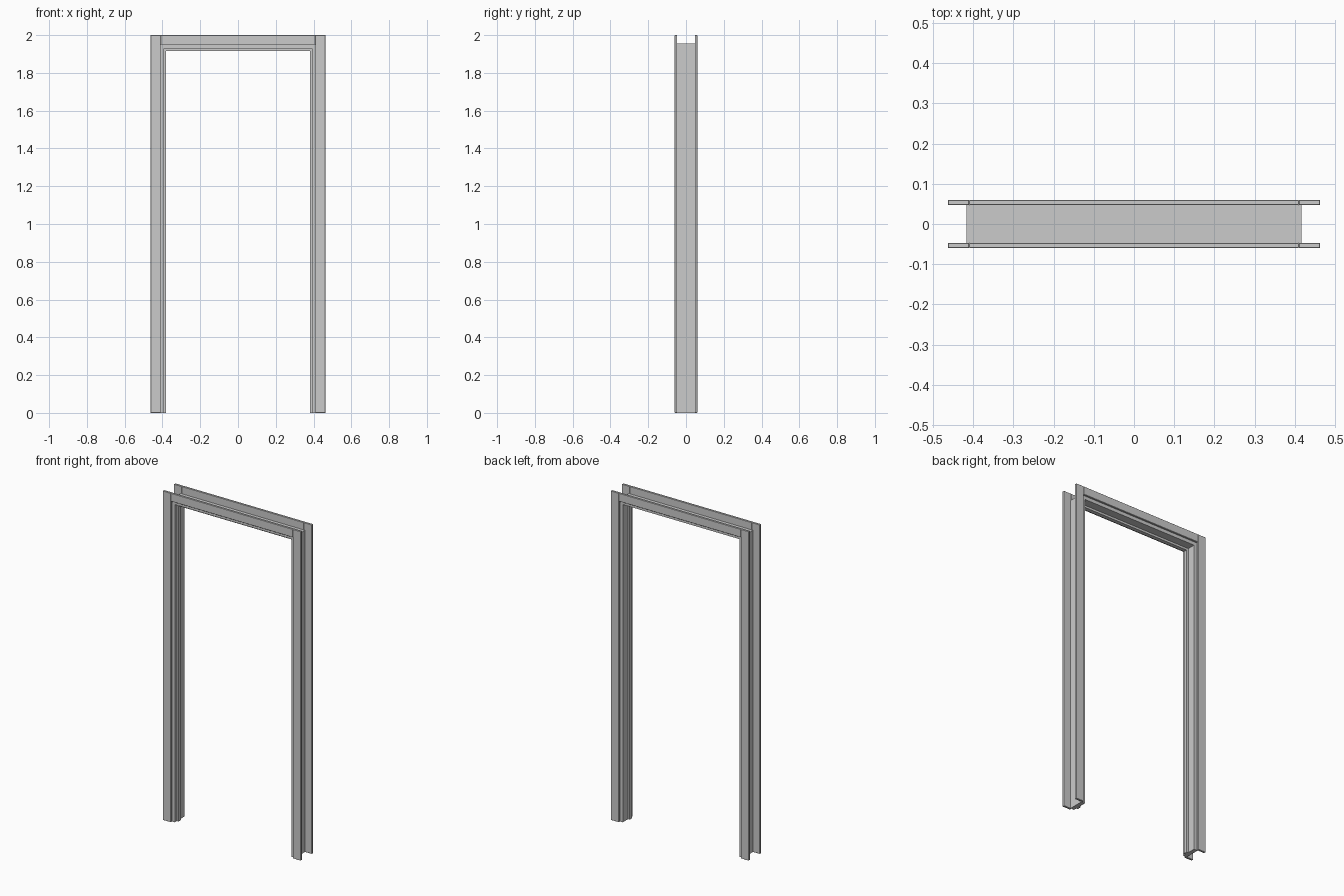
import bpy
import bmesh

if "Cube" in bpy.data.objects:
    bpy.data.objects.remove(bpy.data.objects["Cube"])

W, H, D = 0.463, 2.0, 0.06       # outer half width, height, half depth
CASE_X, CASE_Z = 0.41, 1.95      # inner edges of the casings
JAMB_D = 0.047                   # half depth of the jamb
JAMB_OUT, JAMB_IN = 0.417, 0.392
HEAD_TOP, HEAD_LOW = 1.955, 1.93
STOP_IN, STOP_LOW = 0.381, 1.917
STOP_Y = (-0.027, -0.003)


def box(name, xs, ys, zs, bevel=0.0):
    """Axis-aligned board given by its extents."""
    bm = bmesh.new()
    bmesh.ops.create_cube(bm, size=1)
    for v in bm.verts:
        v.co = [r[0] if c < 0 else r[1] for c, r in zip(v.co, (xs, ys, zs))]
    mesh = bpy.data.meshes.new(name)
    bm.to_mesh(mesh)
    bm.free()
    ob = bpy.data.objects.new(name, mesh)
    bpy.context.collection.objects.link(ob)
    if bevel:
        mod = ob.modifiers.new("bevel", 'BEVEL')
        mod.width = bevel
        mod.segments = 1
    return ob


def mirrored(ob, x=False, y=False):
    mod = ob.modifiers.new("mirror", 'MIRROR')
    mod.use_axis = (x, y, False)
    return ob


# Flat casings on both faces of the wall
mirrored(box("side_casing", (CASE_X, W), (JAMB_D, D), (0, H), 0.0015), x=True, y=True)
mirrored(box("head_casing", (-CASE_X, CASE_X), (JAMB_D, D), (CASE_Z, H), 0.0015), y=True)

# Jamb boards lining the opening
mirrored(box("side_jamb", (JAMB_IN, JAMB_OUT), (-JAMB_D, JAMB_D), (0, HEAD_LOW)), x=True)
box("head_jamb", (-JAMB_OUT, JAMB_OUT), (-JAMB_D, JAMB_D), (HEAD_LOW, HEAD_TOP))

# Door stop strips on the inside of the jambs
mirrored(box("side_stop", (STOP_IN, JAMB_IN), STOP_Y, (0, STOP_LOW)), x=True)
box("head_stop", (-JAMB_IN, JAMB_IN), STOP_Y, (STOP_LOW, HEAD_LOW))
